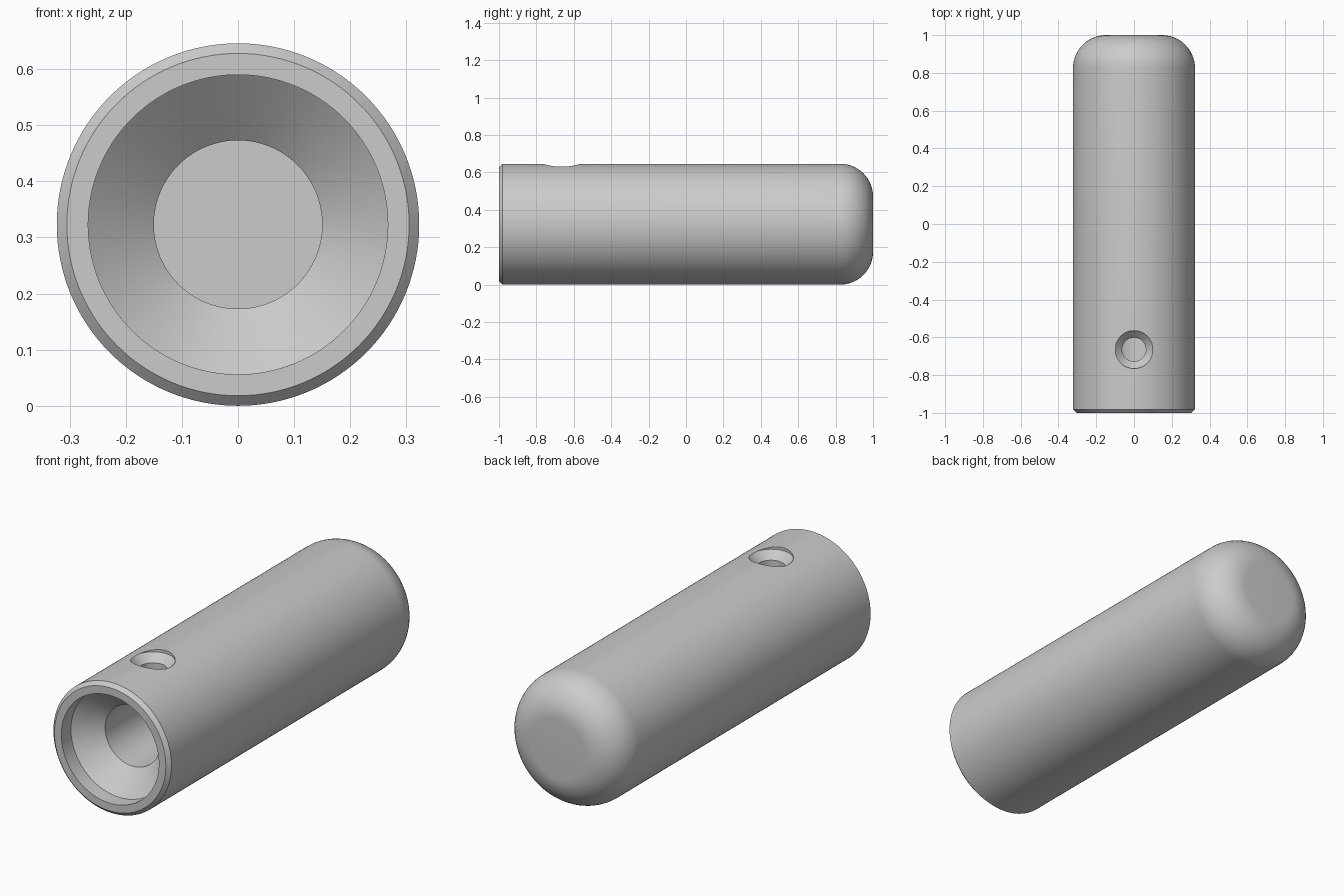
import bpy, bmesh
from math import sin, cos, pi, radians
from mathutils import Matrix, Vector

cube = bpy.data.objects.get("Cube")
if cube:
    bpy.data.objects.remove(cube, do_unlink=True)

grey = bpy.data.materials.new("light_grey")
grey.use_nodes = True
color = (0.6, 0.6, 0.6, 1)
grey.diffuse_color = color
grey.node_tree.nodes["Principled BSDF"].inputs["Base Color"].default_value = color


def lathe(name, profile, steps, matrix):
    """Revolve (radius, height) points about z, then place the solid."""
    bm = bmesh.new()
    verts = [bm.verts.new((r, 0, h)) for r, h in profile]
    edges = [bm.edges.new(pair) for pair in zip(verts, verts[1:])]
    bmesh.ops.spin(bm, geom=verts + edges, cent=(0, 0, 0), axis=(0, 0, 1),
                   angle=2 * pi, steps=steps)
    bmesh.ops.remove_doubles(bm, verts=bm.verts, dist=1e-5)
    bmesh.ops.recalc_face_normals(bm, faces=bm.faces)
    bm.transform(matrix)
    mesh = bpy.data.meshes.new(name)
    bm.to_mesh(mesh)
    bm.free()
    mesh.materials.append(grey)
    obj = bpy.data.objects.new(name, mesh)
    bpy.context.collection.objects.link(obj)
    return obj


R = 0.323        # outer radius
FILLET = 0.175   # rounding of the closed end

# Stepped bore, chamfered rim, long side and rounded end
bore = [(0, -0.2), (0.15, -0.2), (0.15, -0.825), (0.267, -0.925), (0.267, -1)]
outside = [(0.305, -1), (R, -0.982), (R, -0.85), (R, -0.48)]
rounded = []
for i in range(15):
    a = i / 14 * pi / 2
    rounded.append((R - FILLET + FILLET * cos(a), 1 - FILLET + FILLET * sin(a)))
body = lathe("handle_body", bore + outside + rounded + [(0, 1)], 128,
             Matrix.Translation(Vector((0, 0, R))) @ Matrix.Rotation(-pi / 2, 4, "X"))

# Countersunk screw hole drilled from the top into the bore
drill = lathe("screw_hole_cutter",
              [(0, R), (0.063, R), (0.063, 0.594), (0.1, 0.631), (0.1, 0.8), (0, 0.8)],
              64, Matrix.Translation(Vector((0, -0.665, 0))))
drill.hide_render = True
cut = body.modifiers.new("screw_hole", "BOOLEAN")
cut.operation = "DIFFERENCE"
cut.solver = "EXACT"
cut.object = drill

bpy.ops.object.select_all(action="DESELECT")
body.select_set(True)
bpy.context.view_layer.objects.active = body
bpy.ops.object.modifier_apply(modifier=cut.name)
bpy.data.objects.remove(drill, do_unlink=True)
bpy.ops.object.shade_smooth_by_angle(angle=radians(30))
